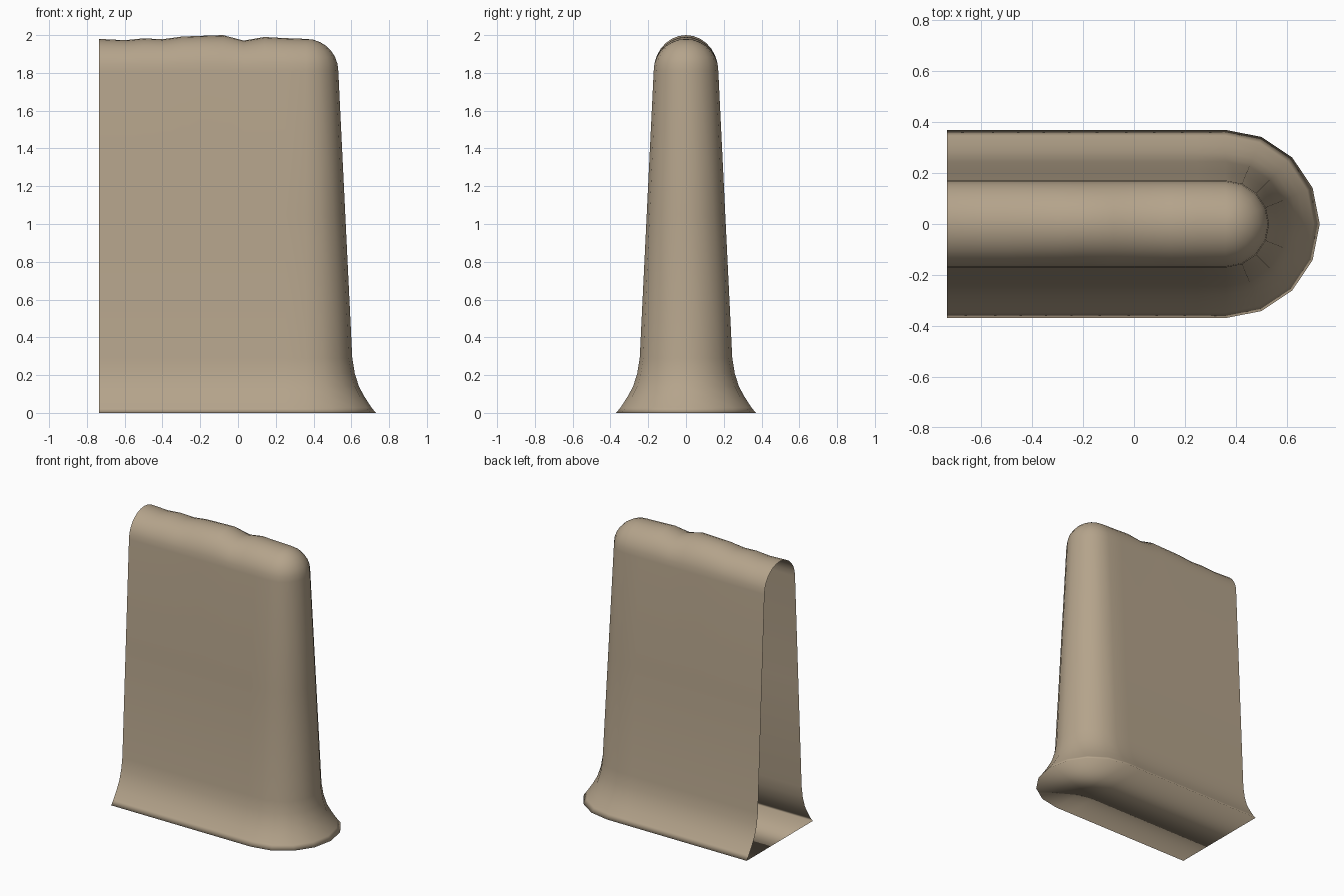
import bpy, bmesh, math

if "Cube" in bpy.data.objects:
    bpy.data.objects.remove(bpy.data.objects["Cube"])

LEFT, CENTRE = -0.735, 0.36   # open cut end, centre of the rounded end

# uneven crest line: (x, height)
crest = [(LEFT, 1.98), (-0.6, 1.973), (-0.5, 1.983), (-0.4, 1.978), (-0.3, 1.992),
         (-0.2, 1.996), (-0.08, 2.0), (0.03, 1.971), (0.14, 1.99), (0.25, 1.984),
         (CENTRE, 1.98)]

# half-width profile: flared foot and tapering wall
profile = [(0.37, 0.0), (0.347, 0.028), (0.31, 0.085), (0.28, 0.14), (0.258, 0.21),
           (0.245, 0.29), (0.208, 1.05), (0.171, 1.81)]
DOME = 7

# plan path: along the back, round the end, along the front (x, nx, ny, crest)
path = [(x, 0.0, 1.0, h) for x, h in crest]
for i in range(1, 8):
    a = math.pi / 2 - i * math.pi / 8
    path.append((CENTRE, math.cos(a), math.sin(a), crest[-1][1]))
path += [(x, 0.0, -1.0, h) for x, h in reversed(crest)]

bm = bmesh.new()
columns = []
for x, nx, ny, h in path:
    pts = list(profile)
    r0, z0 = profile[-1]
    for j in range(1, DOME + 1):          # rounded top
        t = j / DOME * math.pi / 2
        pts.append((r0 * math.cos(t), z0 + (h - z0) * math.sin(t)))
    columns.append([bm.verts.new((x + nx * r, ny * r, z)) for r, z in pts])

for a, b in zip(columns, columns[1:]):
    for j in range(len(a) - 1):
        bm.faces.new((a[j], a[j + 1], b[j + 1], b[j]))

# flat underside, strips joining back to front
n = len(columns)
for i in range(n // 2):
    loop = [columns[i][0], columns[i + 1][0], columns[n - 2 - i][0], columns[n - 1 - i][0]]
    bm.faces.new(list(dict.fromkeys(loop)))

bmesh.ops.remove_doubles(bm, verts=bm.verts, dist=0.0005)
bmesh.ops.recalc_face_normals(bm, faces=bm.faces)
for f in bm.faces:
    f.smooth = True
# make sure the skin faces outward
side = max(bm.faces, key=lambda f: f.calc_center_median().y)
if side.normal.y < 0:
    bmesh.ops.reverse_faces(bm, faces=bm.faces)

mesh = bpy.data.meshes.new("wall_end")
bm.to_mesh(mesh)
bm.free()
wall = bpy.data.objects.new("wall_end", mesh)
bpy.context.collection.objects.link(wall)

mat = bpy.data.materials.new("clay")
mat.diffuse_color = (0.46, 0.37, 0.26, 1)
mat.use_nodes = True
mat.node_tree.nodes["Principled BSDF"].inputs["Base Color"].default_value = mat.diffuse_color
mesh.materials.append(mat)
